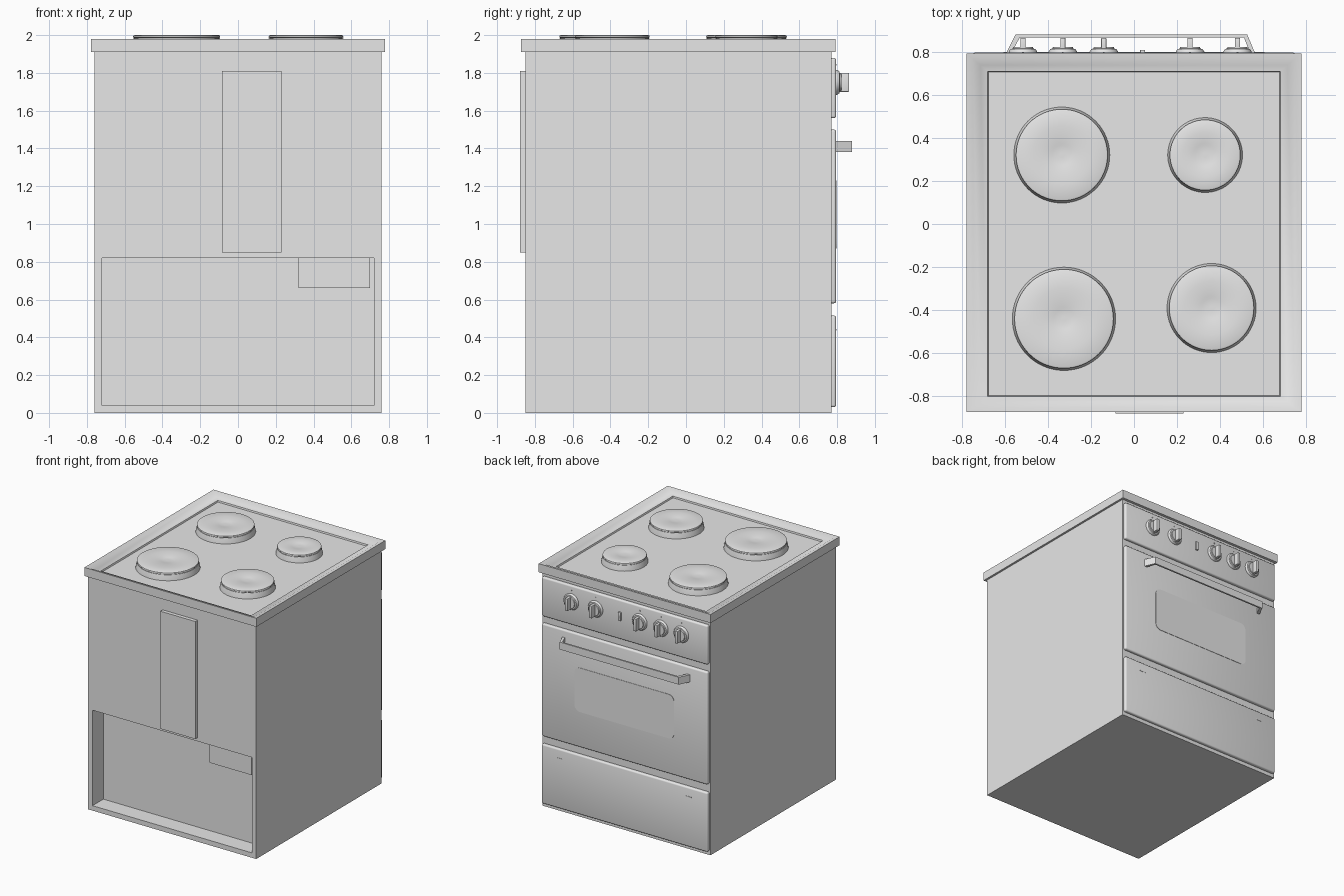
import bpy, bmesh, math
from mathutils import Matrix

cube = bpy.data.objects.get("Cube")
if cube:
    bpy.data.objects.remove(cube, do_unlink=True)

GREY = (0.8, 0.8, 0.8, 1)
mat = bpy.data.materials.new("light_grey")
mat.use_nodes = True
mat.diffuse_color = GREY
mat.node_tree.nodes["Principled BSDF"].inputs["Base Color"].default_value = GREY


def finish(name, bm, angle=None):
    bmesh.ops.recalc_face_normals(bm, faces=bm.faces)
    mesh = bpy.data.meshes.new(name)
    bm.to_mesh(mesh)
    bm.free()
    mesh.materials.append(mat)
    ob = bpy.data.objects.new(name, mesh)
    bpy.context.scene.collection.objects.link(ob)
    if angle:
        bpy.ops.object.select_all(action='DESELECT')
        ob.select_set(True)
        bpy.context.view_layer.objects.active = ob
        bpy.ops.object.shade_smooth_by_angle(angle=math.radians(angle))
    return ob


def box(name, x, y, z, bevel=0):
    """Box from (min, max) ranges, with optional rounded edges."""
    bm = bmesh.new()
    bmesh.ops.create_cube(bm, size=1)
    for v in bm.verts:
        v.co = [r[0] if c < 0 else r[1] for c, r in zip(v.co, (x, y, z))]
    if bevel:
        bmesh.ops.bevel(bm, geom=bm.edges[:], offset=bevel, segments=3,
                        profile=0.5, affect='EDGES')
    return finish(name, bm, 35 if bevel else None)


def lathe(name, profile, matrix, steps=64):
    """Revolve (radius, height) points around local z; the ends are capped."""
    bm = bmesh.new()
    rings = [[bm.verts.new((r * math.cos(a), r * math.sin(a), h))
              for a in (math.tau * i / steps for i in range(steps))]
             for r, h in profile]
    bridge(bm, rings)
    bm.faces.new(rings[0])
    bm.faces.new(rings[-1])
    bm.transform(matrix)
    return finish(name, bm, 35)


def bridge(bm, rings):
    for a, b in zip(rings, rings[1:]):
        n = len(a)
        for i in range(n):
            j = (i + 1) % n
            bm.faces.new((a[i], a[j], b[j], b[i]))


def prism(name, points, axis, low, high):
    """Extrude a closed outline: axis 'z' takes (x, y), axis 'y' takes (x, z)."""
    bm = bmesh.new()
    place = (lambda p, h: (p[0], p[1], h)) if axis == 'z' else (lambda p, h: (p[0], h, p[1]))
    rings = [[bm.verts.new(place(p, h)) for p in points] for h in (low, high)]
    bridge(bm, rings)
    bm.faces.new(rings[0])
    bm.faces.new(rings[1])
    return finish(name, bm)


# Cabinet with an open recess low in its -y wall
bm = bmesh.new()
bmesh.ops.create_cube(bm, size=1)
for v in bm.verts:
    v.co = (v.co.x * 1.52, -0.04 + v.co.y * 1.62, 0.955 + v.co.z * 1.91)
wall = min(bm.faces, key=lambda f: f.calc_center_median().y)
bmesh.ops.inset_region(bm, faces=[wall], thickness=0.04)
for v in wall.verts:
    v.co.x = math.copysign(0.72, v.co.x)
    v.co.z = 0.04 if v.co.z < 1 else 0.82
inner = bmesh.ops.extrude_face_region(bm, geom=[wall])
bmesh.ops.translate(bm, vec=(0, 0.14, 0),
                    verts=[g for g in inner["geom"] if isinstance(g, bmesh.types.BMVert)])
if wall.is_valid:
    bm.faces.remove(wall)
finish("cabinet", bm)

box("rear_cover_plate", (-0.085, 0.23), (-0.88, -0.845), (0.85, 1.81))
box("terminal_box", (0.32, 0.70), (-0.825, -0.70), (0.66, 0.82))

# Hob with a sloping rim around a sunken surface: (inset, height) rings
bm = bmesh.new()
rings = []
for d, z in ((0.03, 1.91), (0, 1.91), (0, 1.98), (0.03, 1.975), (0.065, 1.957),
             (0.098, 1.95), (0.102, 1.938)):
    x, y0, y1 = 0.777 - d, -0.873 + d * 0.75, 0.792 - d * 0.85
    rings.append([bm.verts.new((px, py, z))
                  for px, py in ((-x, y0), (x, y0), (x, y1), (-x, y1))])
bridge(bm, rings)
bm.faces.new(rings[0])
bm.faces.new(rings[-1])
finish("hob_top", bm, 30)

# Hotplates: flared skirt, thin groove and slightly dished disc
for name, x, y, r in (("small_rear", 0.33, 0.32, 0.174), ("large_left", -0.335, 0.32, 0.223),
                      ("largest_left", -0.325, -0.44, 0.24), ("medium_right", 0.36, -0.39, 0.207)):
    lathe("hotplate_" + name,
          [(r, 1.936), (r - 0.003, 1.955), (r - 0.01, 1.982), (r - 0.014, 1.982),
           (r - 0.014, 1.986), (r - 0.009, 1.989), (r - 0.011, 1.997), (r - 0.018, 2.0),
           (r * 0.6, 1.999), (0.055, 1.997), (0.045, 1.994), (0.01, 1.994)],
          Matrix.Translation((x, y, 0)))

# Bevelled panels on the +y side
for name, z in (("control_panel", (1.56, 1.88)), ("oven_door", (0.58, 1.50)),
                ("storage_drawer", (0.03, 0.515))):
    box(name, (-0.75, 0.75), (0.755, 0.795), z, 0.012)

# Rounded oven window
outline = []
for cx, cz, start in ((0.4, 1.18, 0), (-0.4, 1.18, 90), (-0.4, 0.92, 180), (0.4, 0.92, 270)):
    for i in range(7):
        a = math.radians(start + 15 * i)
        outline.append((cx + 0.05 * math.cos(a), cz + 0.05 * math.sin(a)))
prism("oven_window", outline, 'y', 0.793, 0.798)

# Door handle: thin bar on slanted arms
prism("door_handle",
      [(-0.595, 0.79), (-0.55, 0.88), (0.525, 0.88), (0.563, 0.79),
       (0.54, 0.79), (0.51, 0.866), (-0.53, 0.866), (-0.57, 0.79)], 'z', 1.38, 1.44)

# Control knobs with upright grips and marks above
for i, x in enumerate((-0.515, -0.33, -0.14, 0.26, 0.48)):
    lathe(f"knob_base_{i + 1}",
          [(0.066, 0), (0.066, 0.008), (0.058, 0.02), (0.048, 0.022), (0.046, 0.03), (0.02, 0.03)],
          Matrix.Translation((x, 0.792, 1.75)) @ Matrix.Rotation(-math.pi / 2, 4, 'X'), 40)
    box(f"knob_grip_{i + 1}", (x - 0.012, x + 0.012), (0.80, 0.863), (1.70, 1.80), 0.003)
    box(f"knob_mark_{i + 1}", (x - 0.004, x + 0.004), (0.79, 0.798), (1.838, 1.846))
box("indicator_light", (0.028, 0.052), (0.79, 0.808), (1.715, 1.785), 0.003)

# Small slots on the drawer front
for side, x in (("left", 0.58), ("right", -0.58)):
    box("drawer_slot_" + side, (x - 0.025, x + 0.025), (0.79, 0.797), (0.435, 0.443))
